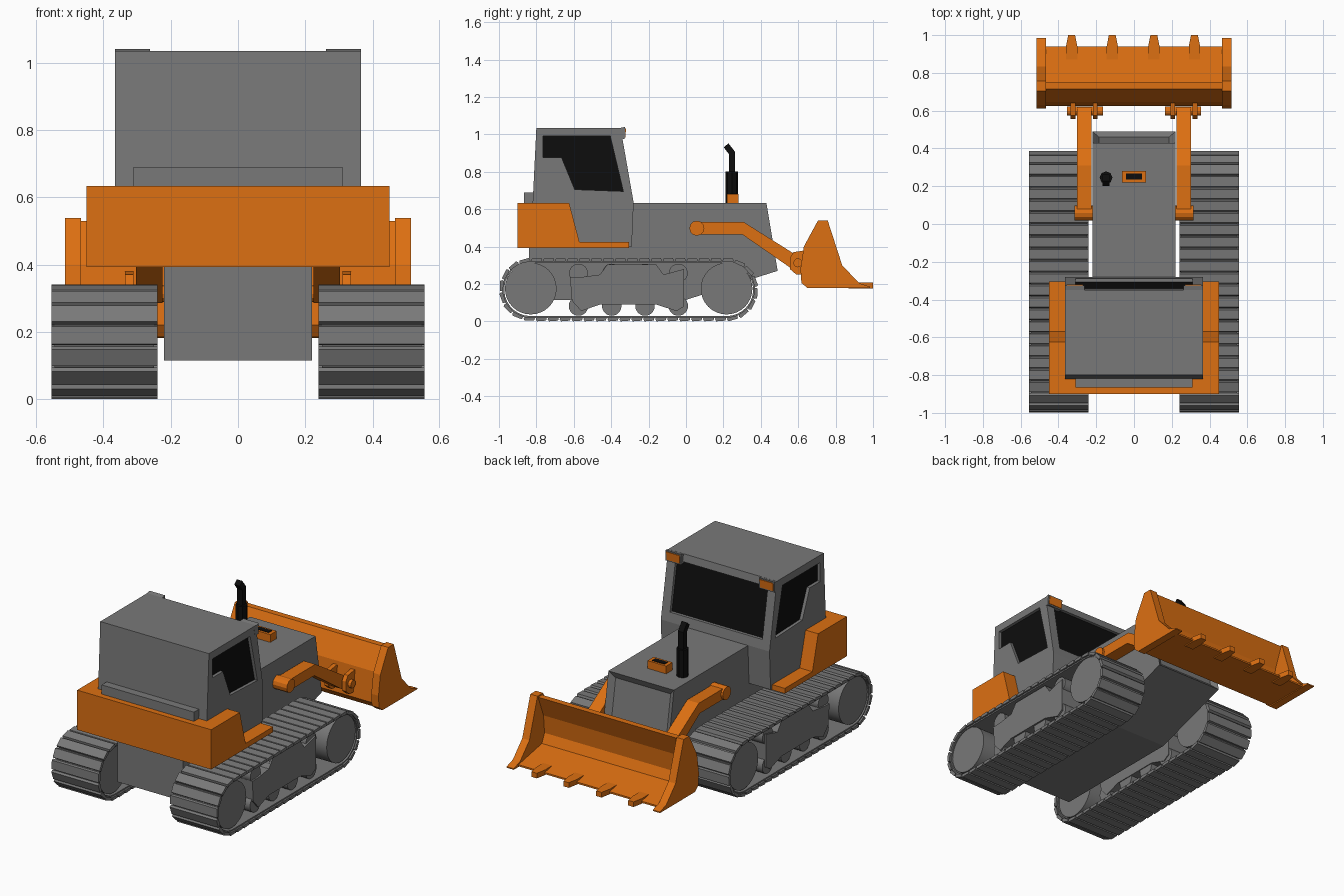
import bpy
import bmesh
from math import sin, cos, pi
from mathutils import Vector

if "Cube" in bpy.data.objects:
    bpy.data.objects.remove(bpy.data.objects["Cube"], do_unlink=True)


def material(name, rgb):
    m = bpy.data.materials.new(name)
    m.use_nodes = True
    m.diffuse_color = (*rgb, 1)
    m.node_tree.nodes["Principled BSDF"].inputs["Base Color"].default_value = (*rgb, 1)
    return m


GREY = material("steel grey", (0.19, 0.19, 0.19))
ORANGE = material("machine orange", (0.72, 0.16, 0.006))
BLACK = material("glass black", (0.004, 0.004, 0.004))
SIDES = (("left", 1), ("right", -1))


def prisms(name, profiles, lo, hi, mat, axis="x", caps=True):
    """Extrude profiles: (y, z) points along x, or (x, y) points along z."""
    bm = bmesh.new()
    for pts in profiles:
        ends = []
        for w in (lo, hi):
            ends.append([bm.verts.new((w, a, b) if axis == "x" else (a, b, w)) for a, b in pts])
        n = len(pts)
        for i in range(n):
            j = (i + 1) % n
            bm.faces.new((ends[0][i], ends[0][j], ends[1][j], ends[1][i]))
        if caps:
            bm.faces.new(ends[0])
            bm.faces.new(ends[1])
    bmesh.ops.recalc_face_normals(bm, faces=bm.faces)
    me = bpy.data.meshes.new(name)
    bm.to_mesh(me)
    bm.free()
    me.materials.append(mat)
    ob = bpy.data.objects.new(name, me)
    bpy.context.collection.objects.link(ob)
    return ob


def prism(name, pts, lo, hi, mat, axis="x"):
    return prisms(name, [pts], lo, hi, mat, axis)


def pair(name, pts, lo, hi, mat):
    return [prism(f"{side}_{name}", pts, s * lo, s * hi, mat) for side, s in SIDES]


def circle(a, b, r, n=24):
    return [(a + r * cos(2 * pi * i / n), b + r * sin(2 * pi * i / n)) for i in range(n)]


def rect(a0, a1, b0, b1):
    return [(a0, b0), (a1, b0), (a1, b1), (a0, b1)]


def smooth(obs):
    bpy.ops.object.select_all(action="DESELECT")
    for ob in obs:
        ob.select_set(True)
    bpy.context.view_layer.objects.active = obs[0]
    bpy.ops.object.shade_smooth_by_angle()


# Hull and engine hood, with a recessed grille in the sloping nose
hull = prism("hull_and_hood", [(-0.84, 0.115), (0, 0.115), (0.49, 0.27), (0.43, 0.633),
                               (-0.5, 0.633), (-0.84, 0.4)], -0.22, 0.22, GREY)
bm = bmesh.new()
bm.from_mesh(hull.data)
nose = max(bm.faces, key=lambda f: f.normal.y)
bmesh.ops.inset_individual(bm, faces=[nose], thickness=0.05, depth=-0.025)
bm.to_mesh(hull.data)
bm.free()

# Cab
cab = prism("cab", [(-0.825, 0.4), (-0.82, 0.63), (-0.8, 1.035), (-0.35, 1.035),
                    (-0.28, 0.635), (-0.29, 0.4)], -0.365, 0.365, GREY)

# Window recesses with dark glass at their bottoms
side_window = [(-0.765, 0.99), (-0.405, 0.99), (-0.335, 0.695),
               (-0.595, 0.705), (-0.665, 0.875), (-0.765, 0.875)]


def slope(inner, outer):
    return [(-0.342 + inner, 0.99), (-0.289 + inner, 0.69),
            (-0.289 + outer, 0.69), (-0.342 + outer, 0.99)]


cutters = pair("window_cutter", side_window, 0.34, 0.4, GREY)
cutters.append(prism("front_window_cutter", slope(-0.025, 0.05), -0.31, 0.31, GREY))
bpy.context.view_layer.objects.active = cab
for cutter in cutters:
    mod = cab.modifiers.new("window", "BOOLEAN")
    mod.operation = "DIFFERENCE"
    mod.solver = "EXACT"
    mod.object = cutter
    bpy.ops.object.modifier_apply(modifier=mod.name)
    bpy.data.objects.remove(cutter, do_unlink=True)
pair("side_window", side_window, 0.338, 0.346, BLACK)
prism("front_window", slope(-0.027, -0.019), -0.31, 0.31, BLACK)

# Roof lamps and rear ledge
pair("lamp_housing", [(-0.37, 1.03), (-0.325, 1.04), (-0.328, 0.975), (-0.36, 0.98)], 0.262, 0.366, GREY)
pair("lamp_lens", [(-0.33, 1.032), (-0.321, 1.032), (-0.324, 0.983), (-0.333, 0.983)], 0.27, 0.358, ORANGE)
prism("rear_ledge", rect(-0.865, -0.8, 0.63, 0.69), -0.31, 0.31, GREY)

# Wrap-around counterweight with side steps
prism("counterweight", [(-0.9, 0.393), (-0.9, 0.634), (-0.625, 0.634), (-0.57, 0.425),
                        (-0.305, 0.425), (-0.305, 0.393)], -0.45, 0.45, ORANGE)

# Air intake and exhaust on the hood
prism("intake_box", rect(0.22, 0.28, 0.62, 0.68), -0.063, 0.063, ORANGE)
prism("intake_grille", rect(0.235, 0.267, 0.676, 0.683), -0.042, 0.042, BLACK)
prism("exhaust_muffler", circle(-0.148, 0.245, 0.034, 8), 0.62, 0.8, BLACK, "z")
prism("exhaust_pipe", [(0.229, 0.79), (0.263, 0.79), (0.263, 0.905), (0.227, 0.952),
                       (0.202, 0.93), (0.229, 0.895)], -0.166, -0.13, BLACK)

# Crawler tracks
REAR, FRONT, AXLE = -0.83, 0.217, 0.17


def on_loop(d, r, base):
    """Point at distance d round the stadium of radius base, pushed out to radius r."""
    run, arc = FRONT - REAR, pi * base
    d %= 2 * (run + arc)
    flip = 1
    if d >= run + arc:
        d, flip = d - run - arc, -1
    mid = (FRONT + REAR) / 2
    if d < run:
        p = Vector((d - run / 2, r))
    else:
        a = (d - run) / base
        p = Vector((run / 2 + r * sin(a), r * cos(a)))
    return mid + flip * p.x, AXLE + flip * p.y


BASE, SHOES = 0.155, 48
length = 2 * (FRONT - REAR + pi * BASE)
pitch = length / SHOES
shoes = []
for i in range(SHOES):
    d = i * pitch
    shoes.append([on_loop(d + t * pitch, r, BASE) for t, r in
                  ((0.03, 0.150), (0.91, 0.150), (0.97, 0.158), (0.86, 0.170), (0.1, 0.166))])
belt = [on_loop(i * length / 96, 0.152, BASE) for i in range(96)]
for side, s in SIDES:
    prisms(side + "_track_shoes", shoes, s * 0.24, s * 0.555, GREY)
    band = prisms(side + "_track_belt", [belt], s * 0.25, s * 0.545, GREY, caps=False)
    solid = band.modifiers.new("thickness", "SOLIDIFY")
    solid.thickness = 0.01
    solid.offset = -1

# Wheels, rollers and roller frames
wheels = []
for label, y in (("rear_wheel", REAR), ("front_wheel", FRONT)):
    wheels += pair(label, circle(y, AXLE + 0.005, 0.138, 32), 0.255, 0.54, GREY)
for i in range(4):
    y = -0.575 + i * 0.178
    wheels += pair(f"lower_roller_{i + 1}", circle(y, 0.082, 0.052), 0.27, 0.52, GREY)
    wheels += pair(f"upper_roller_{i + 1}", circle(y, 0.258, 0.05), 0.27, 0.52, GREY)
smooth(wheels)
pair("roller_frame", [(-0.62, 0.235), (-0.57, 0.235), (-0.46, 0.25), (-0.42, 0.305), (-0.16, 0.305),
                      (-0.12, 0.25), (-0.01, 0.28), (-0.01, 0.08), (-0.05, 0.055), (-0.16, 0.09),
                      (-0.46, 0.09), (-0.56, 0.055), (-0.61, 0.11)], 0.265, 0.53, GREY)

# Loader arms with pivots, lugs and pins
pair("arm", [(0.06, 0.53), (0.31, 0.53), (0.62, 0.335), (0.61, 0.285), (0.56, 0.285),
             (0.3, 0.465), (0.06, 0.465)], 0.225, 0.303, ORANGE)
pair("arm_pivot", circle(0.058, 0.498, 0.04, 12), 0.21, 0.315, ORANGE)
lug = [(0.575, 0.37), (0.64, 0.38), (0.66, 0.25), (0.59, 0.25), (0.555, 0.28), (0.555, 0.34)]
pair("inner_lug", lug, 0.192, 0.218, ORANGE)
pair("outer_lug", lug, 0.31, 0.336, ORANGE)
pair("lug_pin", circle(0.598, 0.313, 0.024, 12), 0.165, 0.355, ORANGE)

# Bucket shell, end plates and teeth
prism("bucket_shell", [(0.715, 0.53), (0.645, 0.4), (0.625, 0.22), (0.65, 0.185), (0.94, 0.182),
                       (0.94, 0.192), (0.715, 0.235), (0.69, 0.29), (0.7, 0.4), (0.752, 0.53)],
      -0.475, 0.475, ORANGE)
pair("bucket_end", [(0.705, 0.538), (0.758, 0.538), (0.835, 0.3), (0.925, 0.205), (0.985, 0.185),
                    (0.985, 0.178), (0.65, 0.178), (0.617, 0.205), (0.612, 0.28), (0.63, 0.4)],
     0.467, 0.515, ORANGE)
for i, x in enumerate((-0.33, -0.115, 0.105, 0.32)):
    prism(f"bucket_tooth_{i + 1}", [(x - 0.03, 0.87), (x + 0.03, 0.87), (x + 0.03, 0.94),
                                    (x + 0.018, 1.0), (x - 0.018, 1.0), (x - 0.03, 0.94)],
          0.176, 0.207, ORANGE, "z")
